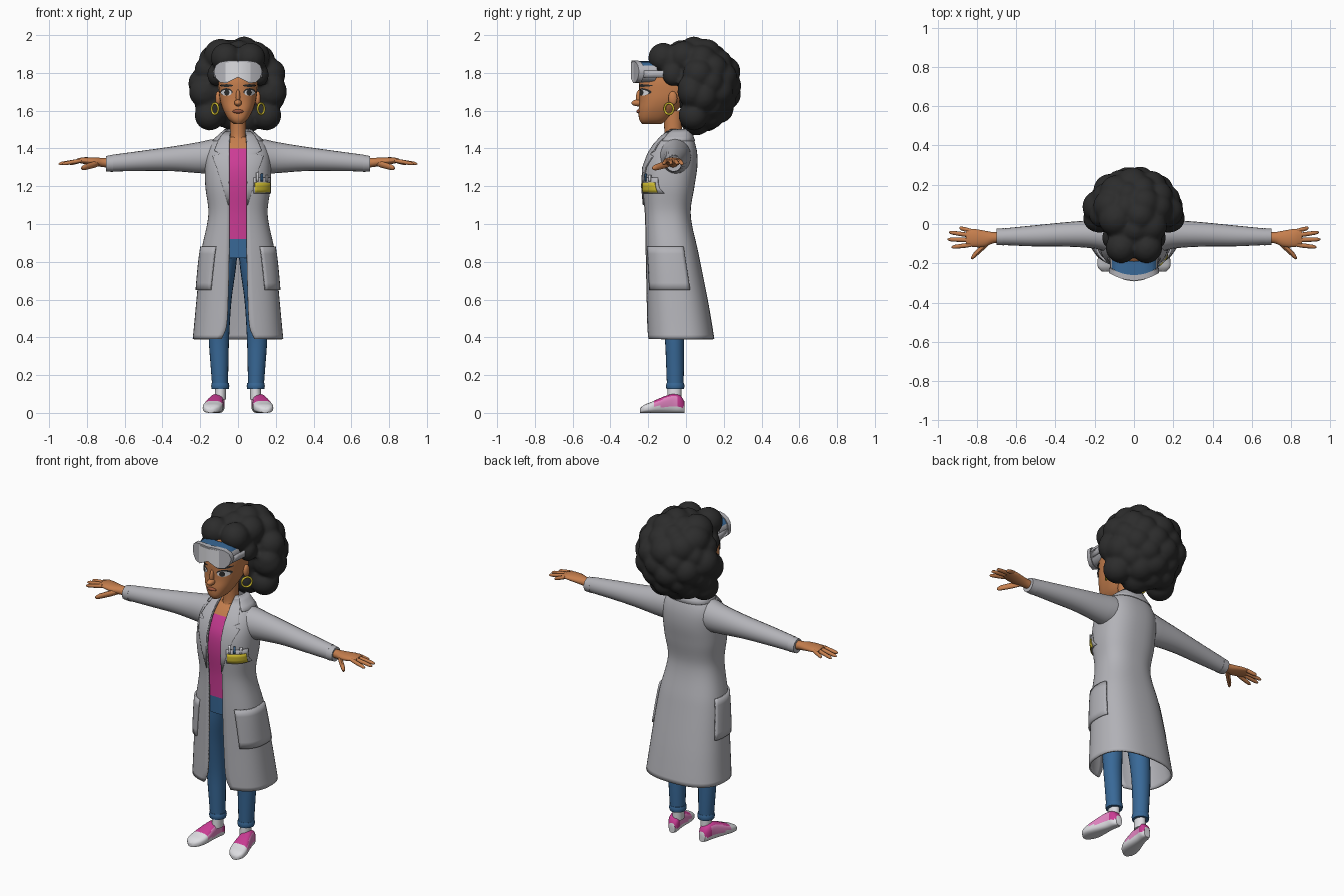
import bpy, bmesh, math
from mathutils import Vector, Matrix

cube = bpy.data.objects.get("Cube")
if cube:
    bpy.data.objects.remove(cube, do_unlink=True)


def material(name, r, g, b):
    m = bpy.data.materials.new(name)
    m.use_nodes = True
    m.diffuse_color = (r, g, b, 1)
    bsdf = next(n for n in m.node_tree.nodes if n.type == "BSDF_PRINCIPLED")
    bsdf.inputs["Base Color"].default_value = (r, g, b, 1)
    bsdf.inputs["Roughness"].default_value = 0.8
    return m


GREY = material("coat grey", .45, .45, .48)
WHITE = material("off white", .72, .72, .75)
SKIN = material("skin", .56, .21, .075)
BLACK = material("hair black", .025, .025, .025)
PINK = material("shirt pink", .6, .045, .3)
ROSE = material("light pink", .78, .24, .55)
BLUE = material("denim blue", .04, .14, .31)
YELLOW = material("yellow", .62, .5, .03)
LIP = material("lip brown", .32, .09, .045)


def make(name, bm, mats, rule=None, mirror=False, thick=0):
    bmesh.ops.recalc_face_normals(bm, faces=bm.faces)
    if rule:
        for f in bm.faces:
            f.material_index = rule(f.calc_center_median(), f.normal)
    me = bpy.data.meshes.new(name)
    bm.to_mesh(me)
    bm.free()
    ob = bpy.data.objects.new(name, me)
    bpy.context.collection.objects.link(ob)
    for m in mats if isinstance(mats, list) else [mats]:
        me.materials.append(m)
    bpy.ops.object.select_all(action="DESELECT")
    ob.select_set(True)
    bpy.context.view_layer.objects.active = ob
    bpy.ops.object.shade_smooth_by_angle(angle=math.radians(45))
    if thick:
        s = ob.modifiers.new("thickness", "SOLIDIFY")
        s.thickness, s.offset = thick, 0
    if mirror:
        ob.modifiers.new("mirror", "MIRROR")
    return ob


def loft(bm, rings, closed=True, caps=True):
    rows = [[bm.verts.new(p) for p in r] for r in rings]
    n = len(rows[0])
    for a, b in zip(rows, rows[1:]):
        for i in range(n if closed else n - 1):
            j = (i + 1) % n
            bm.faces.new((a[i], a[j], b[j], b[i]))
    if closed and caps:
        bm.faces.new(rows[0])
        bm.faces.new(rows[-1])
    return bm


def sample(table, k):
    """Smooth interpolation of table rows by their first column."""
    i = max(0, min(len(table) - 2, sum(r[0] <= k for r in table) - 1))
    a, b = table[i], table[i + 1]
    p, q = table[max(i - 1, 0)], table[min(i + 2, len(table) - 1)]
    h = b[0] - a[0]
    u = max(0, min(1, (k - a[0]) / h))
    out = []
    for c in range(1, len(a)):
        m0 = (b[c] - p[c]) / (b[0] - p[0]) * h
        m1 = (q[c] - a[c]) / (q[0] - a[0]) * h
        d = b[c] - a[c]
        out.append(a[c] + u * m0 + u * u * (3 * d - 2 * m0 - m1) + u ** 3 * (m0 + m1 - 2 * d))
    return out


def steps(a, b, n):
    return [a + (b - a) * i / n for i in range(n + 1)]


def power(v, e):
    return math.copysign(abs(v) ** e, v)


E = .8  # squareness of the body and head sections


def surf(table, t, z, off=0):
    w, front, back = sample(table, z)[:3]
    return Vector(((w + off) * power(math.sin(t), E),
                   (front + back) / 2 - ((back - front) / 2 + off) * power(math.cos(t), E), z))


def angle(table, x, z):
    r = min(1, abs(x) / sample(table, z)[0])
    return math.copysign(math.asin(r ** (1 / E)), x)


def patch(name, table, rows, mat, off, thick=.006, mirror=False, n=12):
    rings = [[surf(table, t, z, off) for t in steps(a, b, n)] for z, a, b in rows]
    return make(name, loft(bmesh.new(), rings, False), mat, mirror=mirror, thick=thick)


def disc(name, table, cx, cz, rx, rz, mat, off):
    rings = []
    for k in (1, .66, .33, .02):
        pts = [(cx + rx * k * math.cos(a), cz + rz * k * math.sin(a)) for a in steps(0, math.tau, 24)[:-1]]
        rings.append([surf(table, angle(table, x, z), z, off) for x, z in pts])
    make(name, loft(bmesh.new(), rings), mat, mirror=cx != 0)


def oval(axis, k, a, b, ra, rb, n=20):
    pts = [(a + ra * math.cos(t), b + rb * math.sin(t)) for t in steps(0, math.tau, n)[:-1]]
    return [Vector((k, p, q)) if axis == "x" else Vector((p, q, k)) for p, q in pts]


def limb(name, axis, table, mats, n=16, **kw):
    ks = steps(table[0][0], table[-1][0], n)
    return make(name, loft(bmesh.new(), [oval(axis, k, *sample(table, k)) for k in ks]), mats, **kw)


def blob(bm, loc, size):
    m = Matrix.Translation(loc) @ Matrix.Diagonal((*size, 1))
    bmesh.ops.create_icosphere(bm, subdivisions=3, radius=1, matrix=m)
    return bm


# Body sections: height, half width, front, back, half gap of the coat opening
COAT = [(.39, .235, -.2, .145, .088), (.45, .229, -.202, .136, .062), (.6, .215, -.205, .11, .052),
        (.85, .19, -.21, .06, .046), (1.05, .152, -.215, .02, .045), (1.2, .168, -.228, .04, .045),
        (1.3, .17, -.222, .055, .045), (1.37, .165, -.195, .055, .045), (1.42, .145, -.165, .045, .045),
        (1.46, .105, -.13, .03, .042), (1.5, .06, -.085, .02, .038)]

# Open coat
rings = []
for z in steps(.39, 1.5, 48):
    g = angle(COAT, sample(COAT, z)[3], z)
    rings.append([surf(COAT, t, z) for t in steps(g, math.tau - g, 48)])
make("coat", loft(bmesh.new(), rings, False), GREY, thick=.01)

# Shirt, trouser top and chest under the coat
rings = [[surf(COAT, t, z, -.02) for t in steps(0, math.tau, 40)[:-1]] for z in steps(.82, 1.46, 32)]
make("torso", loft(bmesh.new(), rings), [BLUE, PINK, SKIN],
     lambda c, n: 0 if c.z < .915 else 1 if c.z < 1.395 else 2)

# Lapels, collar and pockets
lapel = [(1.1, .045, .048), (1.2, .045, .077), (1.3, .045, .107), (1.36, .045, .128), (1.372, .045, .088),
         (1.388, .045, .118), (1.42, .045, .105), (1.46, .041, .085), (1.49, .037, .06)]
patch("lapels", COAT, [(z, angle(COAT, a, z), angle(COAT, b, z)) for z, a, b in lapel], GREY, .009, mirror=True)
patch("collar", COAT, [(z, .9, math.tau - .9) for z in (1.44, 1.46, 1.48, 1.5)], GREY, .008, n=32)
patch("side_pockets", COAT, [(z, .56 + (.88 - z) * .3, 1.95) for z in steps(.65, .88, 6)], GREY, .009, .012, True)


def chest_patch(name, x0, x1, z0, z1, mat, off):
    patch(name, COAT, [(z, angle(COAT, x0, z), angle(COAT, x1, z)) for z in steps(z0, z1, 3)], mat, off)


chest_patch("chest_pocket", .078, .163, 1.162, 1.245, GREY, .008)
chest_patch("badge", .083, .158, 1.166, 1.22, YELLOW, .013)
for i, x in enumerate((.09, .112, .137)):
    chest_patch(f"pen_{i + 1}", x, x + .009, 1.225, 1.272 - .006 * i, BLUE if i == 1 else WHITE, .013)

# Sleeves and cuffs
limb("sleeves", "x", [(.08, -.06, 1.365, .085, .085), (.13, -.058, 1.358, .085, .092), (.2, -.052, 1.352, .073, .083),
     (.35, -.053, 1.345, .062, .065), (.5, -.06, 1.335, .054, .054), (.67, -.065, 1.322, .042, .044)], GREY, mirror=True)
limb("cuffs", "x", [(.662, -.065, 1.321, .044, .045), (.7, -.065, 1.319, .041, .041)], GREY, 2, mirror=True)

# Hands
limb("palms", "x", [(.67, -.068, 1.322, .026, .026), (.72, -.07, 1.326, .029, .024), (.76, -.075, 1.33, .041, .022),
     (.82, -.071, 1.336, .046, .017), (.855, -.068, 1.335, .038, .01)], SKIN, mirror=True)


def finger(name, x0, y0, z0, x1, y1, z1, r):
    rings = []
    for u, k in ((0, .9), (.3, 1), (.6, .95), (.85, .85), (.95, .6), (1, .2)):
        rings.append(oval("x", x0 + (x1 - x0) * u, y0 + (y1 - y0) * u, z0 + (z1 - z0) * u, r * k, r * k, 10))
    make(name, loft(bmesh.new(), rings), SKIN, mirror=True)


for i, (y0, x1, y1) in enumerate(((-.106, .93, -.118), (-.082, .95, -.078), (-.058, .942, -.042), (-.035, .89, -.02))):
    finger("finger_pair_%d" % (i + 1), .83, y0, 1.336, x1, y1, 1.318, .0115)
finger("thumbs", .735, -.085, 1.322, .83, -.174, 1.295, .018)

# Trouser legs, turn-ups and socks
limb("trouser_legs", "z", [(.145, .095, -.057, .042, .044), (.25, .098, -.058, .047, .047), (.4, .101, -.062, .054, .051),
     (.6, .092, -.075, .058, .068), (.75, .08, -.085, .067, .085), (.86, .075, -.085, .074, .095)], BLUE, mirror=True)
limb("turn_ups", "z", [(.126, .094, -.057, .045, .046), (.142, .094, -.057, .048, .049), (.158, .094, -.057, .045, .046)],
     BLUE, 4, mirror=True)
limb("socks", "z", [(.07, .094, -.062, .03, .038), (.14, .092, -.06, .028, .036)], WHITE, 2, mirror=True)

# Shoes: distance from the heel, half width, height
SHOE = [(0, .02, .06), (.02, .033, .09), (.06, .036, .1), (.1, .042, .09), (.14, .049, .074),
        (.18, .052, .056), (.215, .042, .042), (.235, .018, .024)]
rings = []
for f in steps(0, .235, 26):
    hw, h = sample(SHOE, f)
    rings.append([(.1 + .19 * f + hw * power(math.cos(t), .7), -.008 - f, h / 2 + h / 2 * power(math.sin(t), .7))
                  for t in steps(0, math.tau, 32)[:-1]])


def shoe_colour(c, n):
    if c.z < .034 or c.y < -.17:
        return 0
    return 1 if n.z > .65 or c.y > -.04 else 2


make("shoes", loft(bmesh.new(), rings), [WHITE, PINK, ROSE], shoe_colour, mirror=True)

# Neck and head
limb("neck", "z", [(1.36, 0, -.08, .062, .075), (1.42, 0, -.072, .05, .062), (1.46, 0, -.068, .043, .048),
     (1.6, 0, -.07, .042, .05)], SKIN)
HEAD = [(1.53, .022, -.232, -.13), (1.55, .048, -.247, -.1), (1.6, .077, -.251, -.05), (1.65, .094, -.246, 0),
        (1.7, .101, -.247, .05), (1.76, .102, -.247, .08), (1.82, .088, -.225, .08), (1.88, .05, -.15, .05)]
rings = [[surf(HEAD, t, z) for t in steps(0, math.tau, 40)[:-1]] for z in steps(1.53, 1.88, 28)]
make("head", loft(bmesh.new(), rings), SKIN)
nose = blob(bmesh.new(), (0, -.255, 1.641), (.02, .034, .018))
blob(nose, (0, -.245, 1.672), (.012, .02, .04))
make("nose", nose, SKIN)
make("lips", blob(bmesh.new(), (0, -.247, 1.596), (.029, .016, .011)), LIP)
make("ears", blob(bmesh.new(), (.105, -.07, 1.665), (.015, .024, .038)), SKIN, mirror=True)
disc("lashes", HEAD, .06, 1.699, .031, .02, BLACK, .002)
disc("eye_whites", HEAD, .059, 1.695, .027, .016, WHITE, .004)
disc("irises", HEAD, .056, 1.696, .013, .0155, BLACK, .006)
disc("brows", HEAD, .06, 1.733, .034, .007, BLACK, .003)

# Hoop earrings, turned diagonally
hoop = bmesh.new()
rings = []
for a in steps(0, math.tau, 28):
    rad = Vector((math.cos(a) * .6, math.cos(a) * .8, math.sin(a)))
    rings.append([Vector((.122, -.09, 1.61)) + rad * (.029 + .006 * math.cos(b))
                  + Vector((.8, -.6, 0)) * .006 * math.sin(b) for b in steps(0, math.tau, 10)[:-1]])
make("earrings", loft(hoop, rings, caps=False), YELLOW, mirror=True)

# Curly hair: lobes spread over a ball, kept clear of the face, then fused
hair = blob(bmesh.new(), (0, .09, 1.735), (.205, .15, .21))
blob(hair, (0, .01, 1.87), (.15, .16, .09))
COUNT = 64
for i in range(COUNT):
    h = 1 - 2 * (i + .5) / COUNT
    a = i * 2.39996
    r = math.sqrt(1 - h * h)
    size = .078 + .011 * math.sin(i * 5.1)
    p = Vector((r * math.cos(a) * .183, .042 + r * math.sin(a) * .178, 1.735 + h * .183))
    if p.y > .025 or p.z > 1.85:
        blob(hair, p, (size,) * 3)
for s in (-1, 1):
    blob(hair, (s * .065, -.12, 1.88), (.08,) * 3)
    blob(hair, (s * .118, -.07, 1.79), (.045, .055, .06))
    blob(hair, (s * .175, .03, 1.7), (.085, .075, .085))
    blob(hair, (s * .15, .04, 1.575), (.08, .08, .08))
ob = make("hair", hair, BLACK)
fuse = ob.modifiers.new("fuse", "REMESH")
fuse.mode, fuse.voxel_size, fuse.use_smooth_shade = "VOXEL", .011, True
soft = ob.modifiers.new("soften", "SMOOTH")
soft.factor, soft.iterations = .5, 4

# Goggles: distance from the middle, lower edge, upper edge
half = [(0, 1.777, 1.864), (.03, 1.762, 1.866), (.06, 1.746, 1.864), (.095, 1.75, 1.857),
        (.118, 1.773, 1.84), (.127, 1.8, 1.815)]
outline = [(-x, a, b) for x, a, b in half[:0:-1]] + half


def goggle_part(name, y0, y1, s, mats, rule=None):
    rings = []
    for x, a, b in outline:
        lo, hi, bend = 1.807 + (a - 1.807) * s, 1.807 + (b - 1.807) * s, 2.4 * x * x
        rings.append([(x * s, y + bend, z) for y, z in ((y0, lo), (y0, hi), (y1, hi), (y1, lo))])
    make(name, loft(bmesh.new(), rings), mats, rule)


goggle_part("goggle_body", -.262, -.19, .94, [GREY, BLUE], lambda c, n: int(n.z > .5))
goggle_part("goggle_rim", -.288, -.26, 1, GREY)
goggle_part("goggle_lens", -.292, -.285, .86, WHITE)
path = [(.116, -.225), (.12, -.17), (.127, -.11), (.13, -.04)]
make("goggle_strap", loft(bmesh.new(), [[(x, y, 1.775), (x, y, 1.812)] for x, y in path], False), GREY,
     mirror=True, thick=.01)
